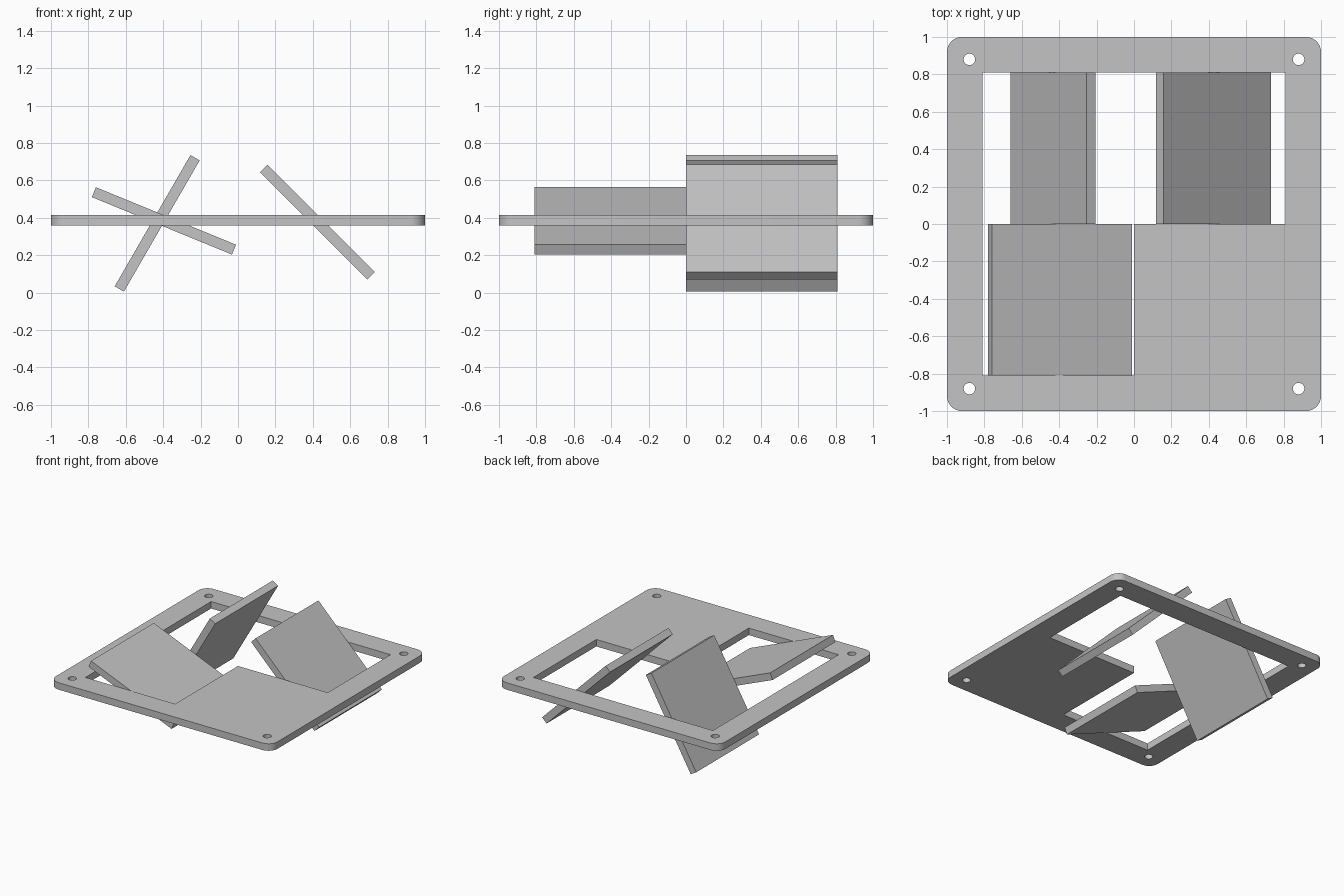
import bpy
import bmesh
from math import cos, sin, pi, radians
from mathutils import Matrix

if "Cube" in bpy.data.objects:
    bpy.data.objects.remove(bpy.data.objects["Cube"], do_unlink=True)

PLATE_Z = 0.387      # middle height of the frame plate
THICK = 0.057
INNER = 0.81         # half width of the window opening

grey = bpy.data.materials.new("plain grey")
grey.use_nodes = True
GREY = (0.55, 0.55, 0.55, 1)
grey.diffuse_color = GREY
grey.node_tree.nodes["Principled BSDF"].inputs["Base Color"].default_value = GREY


def arc(cx, cy, r, start, end, steps):
    angles = [radians(start + (end - start) * i / steps) for i in range(steps + 1)]
    return [(cx + r * cos(a), cy + r * sin(a)) for a in angles]


def frame_plate():
    """Rounded plate with an L-shaped window and a screw hole in each corner."""
    radius = 0.08
    c = 1 - radius
    outer = []
    for i, (sx, sy) in enumerate([(1, 1), (-1, 1), (-1, -1), (1, -1)]):
        outer += arc(sx * c, sy * c, radius, 90 * i, 90 * i + 90, 8)
    window = [(-INNER, -INNER), (0, -INNER), (0, 0), (INNER, 0),
              (INNER, INNER), (-INNER, INNER)]
    holes = [arc(sx * 0.88, sy * 0.88, 0.031, 0, 360, 24)[:-1]
             for sx in (-1, 1) for sy in (-1, 1)]

    curve = bpy.data.curves.new("frame_plate", "CURVE")
    curve.dimensions = "2D"
    curve.fill_mode = "BOTH"
    curve.extrude = THICK / 2
    for loop in [outer, window] + holes:
        spline = curve.splines.new("POLY")
        spline.points.add(len(loop) - 1)
        for point, (x, y) in zip(spline.points, loop):
            point.co = (x, y, 0, 1)
        spline.use_cyclic_u = True
    obj = bpy.data.objects.new("frame_plate", curve)
    bpy.context.collection.objects.link(obj)
    obj.location.z = PLATE_Z

    # Turn into a welded mesh
    bpy.ops.object.select_all(action="DESELECT")
    obj.select_set(True)
    bpy.context.view_layer.objects.active = obj
    bpy.ops.object.convert(target="MESH")
    bm = bmesh.new()
    bm.from_mesh(obj.data)
    bmesh.ops.remove_doubles(bm, verts=bm.verts, dist=0.0005)
    bmesh.ops.recalc_face_normals(bm, faces=bm.faces)
    bm.to_mesh(obj.data)
    bm.free()
    obj.data.materials.clear()
    obj.data.materials.append(grey)
    bpy.ops.object.shade_smooth_by_angle(angle=radians(30))


def flap(name, x, z, y_side, tilt):
    """Flat square louvre turned about the front-to-back axis."""
    mesh = bpy.data.meshes.new(name)
    bm = bmesh.new()
    bmesh.ops.create_cube(bm, size=1, matrix=Matrix.Diagonal((INNER, INNER, THICK, 1)))
    bm.to_mesh(mesh)
    bm.free()
    mesh.materials.append(grey)
    obj = bpy.data.objects.new(name, mesh)
    bpy.context.collection.objects.link(obj)
    obj.location = (x, y_side * INNER / 2, z)
    obj.rotation_euler.y = radians(tilt)


frame_plate()
flap("back_right_flap", -0.432, 0.37, 1, -60)
flap("back_left_flap", 0.425, 0.377, 1, 45)
flap("front_right_flap", -0.396, 0.383, -1, 22.3)
